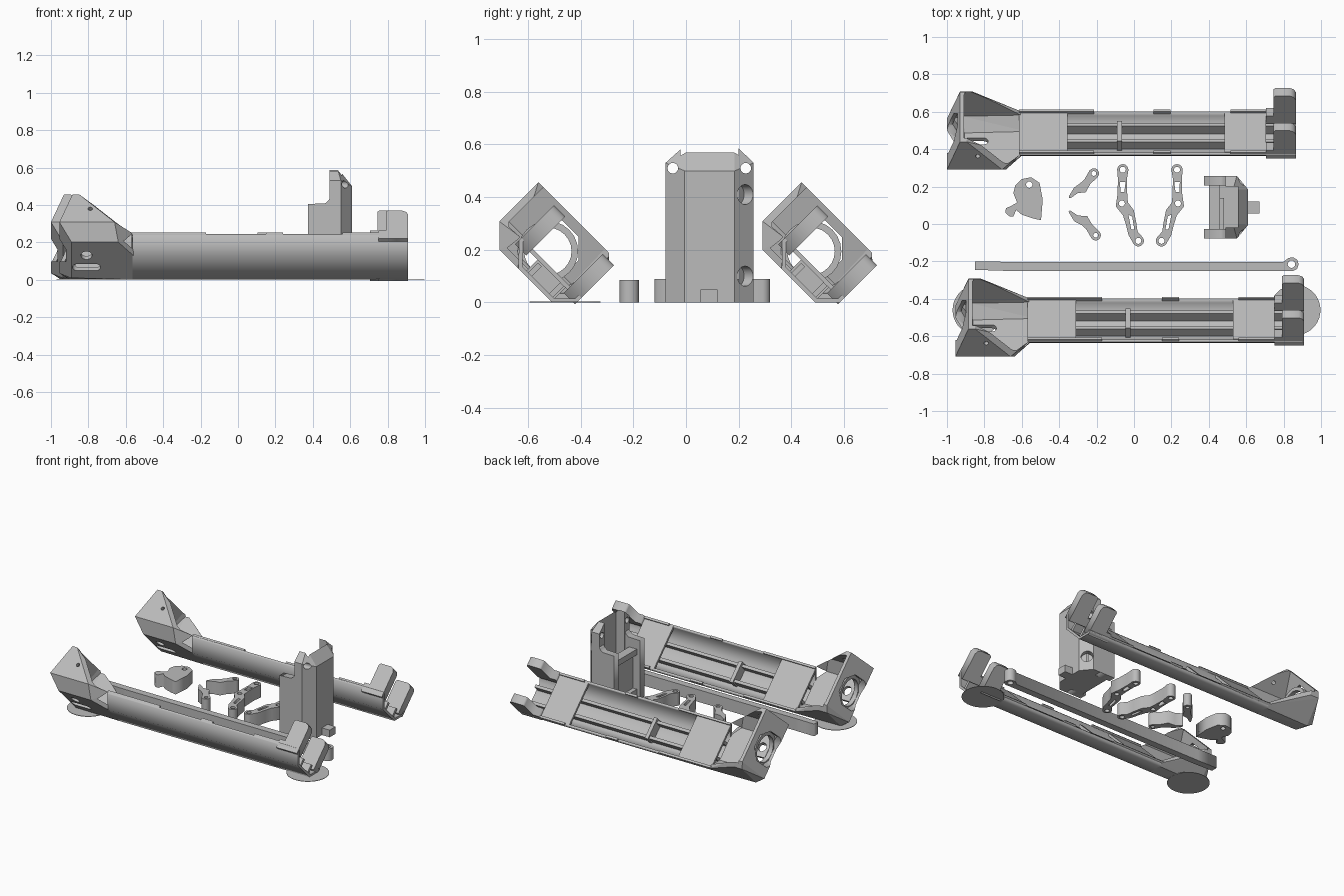
import bpy, bmesh, math
from mathutils import Matrix, Vector

if "Cube" in bpy.data.objects:
    bpy.data.objects.remove(bpy.data.objects["Cube"])

grey = bpy.data.materials.new("grey_plastic")
grey.diffuse_color = (0.5, 0.5, 0.5, 1)
grey.use_nodes = True
grey.node_tree.nodes["Principled BSDF"].inputs["Base Color"].default_value = grey.diffuse_color
R = math.sqrt(0.5)


def finish(name, mesh):
    ob = bpy.data.objects.new(name, mesh)
    bpy.context.scene.collection.objects.link(ob)
    mesh.materials.clear()
    mesh.materials.append(grey)
    return ob


def plate(name, loops, lo, hi, m=Matrix()):
    """Outline plus hole loops, extruded from lo to hi along local z."""
    cu = bpy.data.curves.new(name, 'CURVE')
    cu.dimensions, cu.fill_mode, cu.extrude = '2D', 'BOTH', (hi - lo) / 2
    for loop in loops:
        s = cu.splines.new('POLY')
        s.points.add(len(loop) - 1)
        for pt, c in zip(s.points, loop):
            pt.co = (c[0], c[1], 0, 1)
        s.use_cyclic_u = True
    tmp = bpy.data.objects.new(name, cu)
    bpy.context.scene.collection.objects.link(tmp)
    dg = bpy.context.evaluated_depsgraph_get()
    mesh = bpy.data.meshes.new_from_object(tmp.evaluated_get(dg))
    bpy.data.objects.remove(tmp)
    bm = bmesh.new()
    bm.from_mesh(mesh)
    bmesh.ops.remove_doubles(bm, verts=bm.verts, dist=1e-5)
    bmesh.ops.recalc_face_normals(bm, faces=bm.faces)
    bm.to_mesh(mesh)
    bm.free()
    mesh.transform(m @ Matrix.Translation((0, 0, (lo + hi) / 2)))
    return finish(name, mesh)


def hull(name, pts, m=Matrix()):
    bm = bmesh.new()
    for p in pts:
        bm.verts.new(p)
    res = bmesh.ops.convex_hull(bm, input=bm.verts)
    bmesh.ops.delete(bm, geom=[v for v in res["geom_interior"] if isinstance(v, bmesh.types.BMVert)], context='VERTS')
    bmesh.ops.dissolve_limit(bm, angle_limit=0.02, verts=bm.verts, edges=bm.edges)
    bmesh.ops.recalc_face_normals(bm, faces=bm.faces)
    mesh = bpy.data.meshes.new(name)
    bm.to_mesh(mesh)
    bm.free()
    mesh.transform(m)
    return finish(name, mesh)


def box(name, x, y, z, m=Matrix()):
    return hull(name, [(a, b, c) for a in x for b in y for c in z], m)


def cut(ob, *cutters):
    for c in cutters:
        md = ob.modifiers.new("cut", 'BOOLEAN')
        md.operation, md.solver, md.object = 'DIFFERENCE', 'EXACT', c
    bpy.context.view_layer.update()
    dg = bpy.context.evaluated_depsgraph_get()
    mesh = bpy.data.meshes.new_from_object(ob.evaluated_get(dg))
    ob.modifiers.clear()
    ob.data = mesh
    for c in cutters:
        bpy.data.objects.remove(c)


def circle(x, y, r, n=24, rot=0):
    return [(x + r * math.cos(rot + 2 * math.pi * i / n), y + r * math.sin(rot + 2 * math.pi * i / n)) for i in range(n)]


def strip(path, widths):
    """Outline of a bar that follows a path, with round ends."""
    path = [Vector(p) for p in path]
    left, right = [], []
    n = len(path)
    for i, p in enumerate(path):
        d = (path[min(i + 1, n - 1)] - path[max(i - 1, 0)]).normalized()
        s = Vector((-d.y, d.x)) * widths[i]
        left.append(p + s)
        right.append(p - s)

    def cap(p, d, w):
        a = math.atan2(d.y, d.x)
        return [p + w * Vector((math.cos(a + t), math.sin(a + t))) for t in (1.2, 0.8, 0.4, 0, -0.4, -0.8, -1.2)]
    end = cap(path[-1], path[-1] - path[-2], widths[-1])
    start = cap(path[0], path[0] - path[1], widths[0])
    return left + end + right[::-1] + start


PQX = Matrix(((0, 0, 1, 0), (1, 0, 0, 0), (0, 1, 0, 0), (0, 0, 0, 1)))   # section extruded along x
XZ = Matrix(((1, 0, 0, 0), (0, 0, -1, 0), (0, 1, 0, 0), (0, 0, 0, 1)))   # side profile extruded along -y

SECTION = [(-.262, .085), (-.262, .072), (-.187, -.006), (-.007, -.006), (.06, .06), (.06, .085),
           (.045, .085), (.045, .066), (-.013, .01), (-.181, .01), (-.247, .078), (-.247, .085)]
HEAD = [(-.89, -.29, -.006), (-.89, -.02, -.006), (-.64, -.29, -.006), (-.56, -.19, -.006), (-.56, -.007, -.006),
        (-.955, -.366, .07), (-.955, .02, .07), (-.9, .055, .055), (-.66, -.366, .07),
        (-.56, -.262, .085), (-.56, .06, .06), (-.56, .06, .085),
        (-.885, -.366, .28), (-.85, -.366, .28), (-.885, .012, .28), (-.885, .05, .245),
        (-.82, .05, .245), (-.83, .012, .28)]


def rail(tag, dx, y0):
    m = Matrix.Translation((dx, y0, 0)) @ Matrix.Rotation(-math.pi / 4, 4, 'X')
    # trough with two long ribs, cover plates and rim ridges
    plate(tag + "_rail_trough", [SECTION], -.565, .91, m @ PQX)
    for p, h in ((-.038, .07), (-.15, .062)):
        box(tag + "_rail_rib", (-.56, .9), (p, p + .02), (.005, h), m)
    for x in ((-.57, -.31), (.53, .75)):
        box(tag + "_cover_plate", x, (-.25, .05), (.07, .086), m)
    box(tag + "_cross_tab", (-.045, -.02), (-.16, -.01), (.01, .08), m)
    for p in (-.262, .045):
        for x in ((-.57, -.17), (.15, .24), (.56, .75)):
            box(tag + "_rim_ridge", x, (p, p + .015), (.08, .097), m)
    # end prongs
    prof = [(.75, .05), (.91, .05), (.91, .23), (.9, .25), (.88, .26), (.8, .26), (.79, .25), (.79, .11), (.75, .11)]
    for p in (-.262, .0):
        plate(tag + "_end_prong", [prof], -p - .06, -p, m @ XZ)
    # hollow head with an open end frame and drilled holes
    head = hull(tag + "_head", HEAD, m)
    inner = hull("cut", [(x + .03, -.155 + (p + .155) * .87, q + .025) for x, p, q in HEAD], m)
    window = plate("cut", [circle(-.155, .135, .115, 8, math.pi / 8)], -1.1, -.8, m @ PQX)
    floor_hole = plate("cut", [circle(-.81, -.19, .03)], -.1, .06, m)
    slot = plate("cut", [strip([(-.86, -.1), (-.76, -.1)], [.025, .025])], -.1, .06, m)
    wall_hole = plate("cut", [circle(-.79, .171, .012)], .3, .45, m @ XZ)
    cut(head, inner, window, floor_hole, slot, wall_hole)
    plate(tag + "_head_ring", [circle(-.155, .12, .115), circle(-.155, .12, .09)], -.9, -.87, m @ PQX)


rail("front", 0, -.5)
rail("rear", -.045, .5)

# thin round pads under the front rail
for x in (-.835, .862):
    plate("round_pad", [circle(x, -.46, .135, 40)], 0, .003)

# long bar with an eye
plate("long_bar", [[(-.85, -.2), (-.85, -.245), (-.7, -.25), (.8, -.25), (.825, -.25), (.85, -.252), (.872, -.24),
                    (.88, -.215), (.872, -.19), (.85, -.178), (.825, -.182), (.8, -.202), (-.7, -.202)],
                   circle(.842, -.215, .02)], 0, .085)

# tower: stepped column with pocket
tower = hull("tower_column", [(x, y, z) for x, y in ((.49, -.078), (.49, .257), (.55, .257), (.61, .185), (.61, -.005), (.55, -.078))
                              for z in (0, .44)] +
             [(.49, -.078, .53), (.49, .257, .53), (.55, .257, .53), (.55, -.078, .53), (.49, 0, .6), (.49, .185, .6),
              (.53, 0, .6), (.53, .185, .6), (.61, -.005, .5), (.61, .185, .5)])
cut(tower, box("cut", (.4, .555), (-.02, .2), (.06, .7)),
    plate("cut", [circle(-.05, .51, .02)], .4, .7, PQX),
    plate("cut", [circle(.227, .51, .02)], .4, .7, PQX),
    *[plate("cut", [circle(0, 0, .038)], -.05, .1,
            Matrix.Translation((.585, .235, z)) @ Matrix.Rotation(.88, 4, 'Z') @ PQX) for z in (.1, .41)])
for y in (-.078, .207):
    plate("tower_side_wall", [[(.375, 0), (.495, 0), (.495, .45), (.485, .425), (.465, .408), (.375, .405)]],
          -y - .05, -y, XZ)
box("tower_base", (.4, .56), (-.05, .23), (0, .06))
box("tower_inner_block", (.43, .48), (-.03, .14), (.06, .3))
box("tower_cross_bar", (.4, .46), (-.03, .21), (.3, .34))
box("tower_foot_knob", (.6, .67), (.055, .12), (0, .05))

# cam lever
plate("cam_lever", [[(-.635, .205), (-.6, .24), (-.55, .25), (-.505, .22), (-.488, .13), (-.497, .02), (-.54, .03),
                     (-.6, .05), (-.63, .075), (-.645, .04), (-.665, .04), (-.687, .06), (-.685, .085), (-.66, .095),
                     (-.625, .115), (-.645, .165)], circle(-.56, .21, .017)], 0, .09)

# paired claws
for cy, s in ((.105, 1), (.105, -1)):
    k = 0 if s > 0 else .01
    path = [(-.215 + k, cy + s * .165), (-.25 + k, cy + s * .12), (-.275 + k, cy + s * .087),
            (-.31, cy + s * .075), (-.342, cy + s * .04)]
    plate("claw", [strip(path, [.028, .02, .028, .018, .007]), circle(-.215 + k, cy + s * .165, .013)], 0, .09)

# mirrored links with eyes and slots
for s, cx in ((1, -.06), (-1, .23)):
    pt = lambda x, y: (cx + s * x, y)
    path = [pt(0, .29), pt(-.002, .24), pt(-.002, .16), pt(-.005, .105), pt(.03, .06), pt(.045, .0),
            pt(.055, -.05), pt(.083, -.09)]
    holes = [circle(*pt(0, .29), .016), circle(*pt(-.005, .11), .016), circle(*pt(.083, -.09), .016),
             [pt(-.015, .225), pt(.015, .225), pt(.008, .17), pt(-.012, .17)],
             [pt(.03, .05), pt(.05, .04), pt(.062, -.03), pt(.046, -.03)]]
    plate("link_arm", [strip(path, [.03, .024, .026, .034, .032, .028, .026, .03])] + holes, 0, .09)
